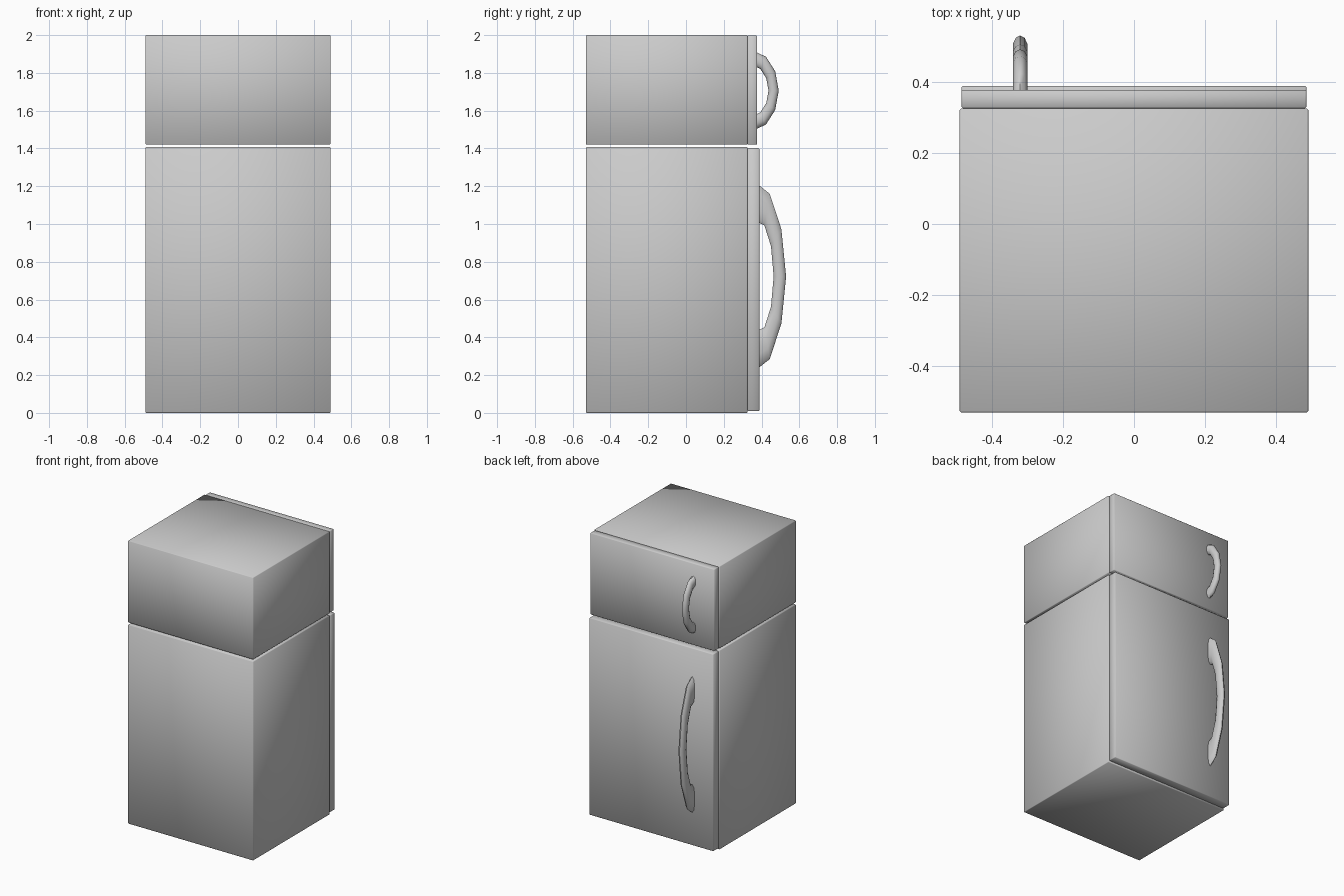
import bpy, bmesh, math
from mathutils import Vector

if "Cube" in bpy.data.objects:
    bpy.data.objects.remove(bpy.data.objects["Cube"])


def finish(name, bm, angle):
    bmesh.ops.recalc_face_normals(bm, faces=bm.faces)
    mesh = bpy.data.meshes.new(name)
    bm.to_mesh(mesh)
    bm.free()
    obj = bpy.data.objects.new(name, mesh)
    bpy.context.collection.objects.link(obj)
    bpy.ops.object.select_all(action='DESELECT')
    obj.select_set(True)
    bpy.context.view_layer.objects.active = obj
    bpy.ops.object.shade_smooth_by_angle(angle=math.radians(angle))
    return obj


def box(name, half_x, y0, y1, z0, z1, bevel=0.004):
    bm = bmesh.new()
    bmesh.ops.create_cube(bm, size=1)
    for v in bm.verts:
        v.co = (v.co.x * 2 * half_x,
                (y0 + y1) / 2 + v.co.y * (y1 - y0),
                (z0 + z1) / 2 + v.co.z * (z1 - z0))
    bmesh.ops.bevel(bm, geom=bm.edges[:], offset=bevel, segments=1,
                    profile=0.5, affect='EDGES')
    return finish(name, bm, 50)


def handle(name, x, mid_z, outer, inner, half_width=0.021, sides=10):
    # Outer and inner outlines are (y, height above middle), mirrored downwards
    def mirrored(pts):
        return pts + [(y, -h) for y, h in reversed(pts[:-1])]

    bm = bmesh.new()
    rings = []
    for (yo, ho), (yi, hi) in zip(mirrored(outer), mirrored(inner)):
        o, i = Vector((x, yo, mid_z + ho)), Vector((x, yi, mid_z + hi))
        centre, radius = (o + i) / 2, (o - i) / 2
        ring = []
        for k in range(sides):
            a = 2 * math.pi * k / sides
            ring.append(bm.verts.new(centre + radius * math.cos(a)
                                     + Vector((half_width * math.sin(a), 0, 0))))
        rings.append(ring)
    for r0, r1 in zip(rings, rings[1:]):
        for k in range(sides):
            n = (k + 1) % sides
            bm.faces.new((r0[k], r0[n], r1[n], r1[k]))
    bm.faces.new(rings[0])
    bm.faces.new(rings[-1])
    return finish(name, bm, 50)


# Cabinets, with a thin open gap between them
box("fridge_body", 0.49, -0.53, 0.325, 0.0, 1.407)
box("freezer_body", 0.49, -0.53, 0.325, 1.42, 2.0)

# Doors
box("fridge_door", 0.485, 0.325, 0.388, 0.01, 1.402)
box("freezer_door", 0.485, 0.325, 0.377, 1.42, 1.997)

# Curved handles
handle("fridge_handle", -0.32, 0.7225,
       [(0.383, 0.485), (0.443, 0.438), (0.505, 0.25), (0.53, 0)],
       [(0.383, 0.285), (0.415, 0.27), (0.45, 0.16), (0.464, 0)])
handle("freezer_handle", -0.32, 1.706,
       [(0.372, 0.203), (0.423, 0.18), (0.472, 0.103), (0.491, 0)],
       [(0.372, 0.125), (0.394, 0.115), (0.425, 0.065), (0.437, 0)])
